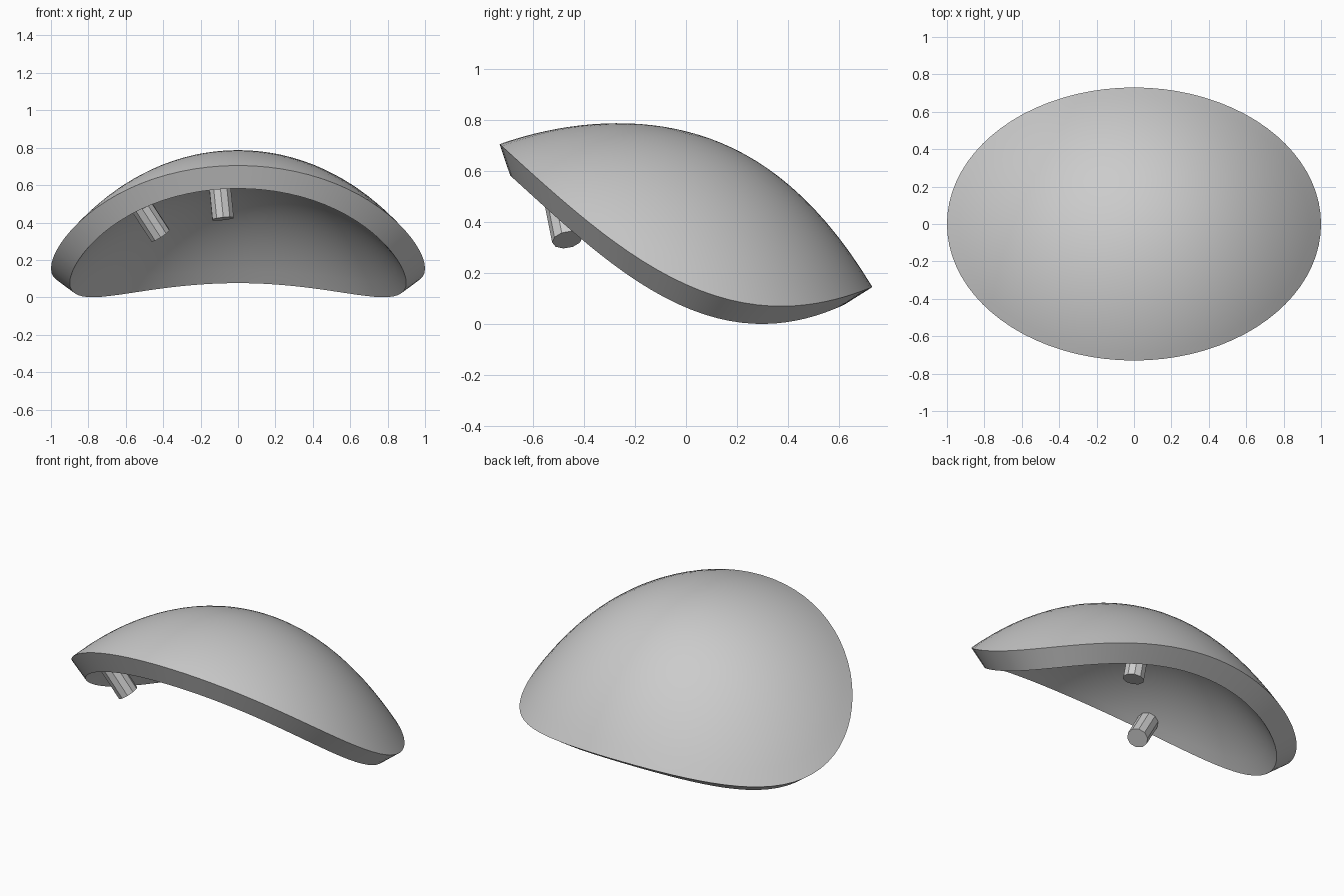
import bpy
import bmesh
import math
from mathutils import Vector

cube = bpy.data.objects.get("Cube")
if cube:
    bpy.data.objects.remove(cube)

grey = bpy.data.materials.new("plain_grey")
grey.use_nodes = True
colour = (0.6, 0.6, 0.6, 1)
grey.diffuse_color = colour
grey.node_tree.nodes["Principled BSDF"].inputs["Base Color"].default_value = colour

SEGMENTS, RINGS = 80, 16
HALF_WIDTH, HALF_DEPTH, THICKNESS = 1.0, 0.73, 0.13


def add_object(name, bm):
    mesh = bpy.data.meshes.new(name)
    bm.to_mesh(mesh)
    bm.free()
    mesh.materials.append(grey)
    obj = bpy.data.objects.new(name, mesh)
    bpy.context.collection.objects.link(obj)
    return obj


def dome_height(x, y):
    """Smooth dome that leans down towards the back and the sides."""
    middle = 0.755 - 0.25 * y - 0.55 * y**2 - 0.25 * y**3 - 0.13 * y**4
    side_drop = 0.5 + 0.1 * x**2 + 0.2 * y + 0.2 * y**2
    return middle - side_drop * x**2


# Curved shell with an oval outline
bm = bmesh.new()
centre = bm.verts.new((0, 0, dome_height(0, 0)))
rings = []
for r in range(1, RINGS + 1):
    ring = []
    for s in range(SEGMENTS):
        angle = math.tau * s / SEGMENTS
        x = HALF_WIDTH * math.cos(angle) * r / RINGS
        y = HALF_DEPTH * math.sin(angle) * r / RINGS
        ring.append(bm.verts.new((x, y, dome_height(x, y))))
    rings.append(ring)
for s in range(SEGMENTS):
    n = (s + 1) % SEGMENTS
    bm.faces.new((centre, rings[0][s], rings[0][n]))
    for a, b in zip(rings, rings[1:]):
        bm.faces.new((a[s], b[s], b[n], a[n]))
shell = add_object("shell", bm)

# Even wall thickness, grown inwards
wall = shell.modifiers.new("wall", 'SOLIDIFY')
wall.thickness = THICKNESS
wall.offset = -1
bpy.context.view_layer.objects.active = shell
shell.select_set(True)
bpy.ops.object.modifier_apply(modifier=wall.name)
bpy.ops.object.shade_smooth_by_angle(angle=math.radians(35))


# Faceted pegs standing on the inside of the shell
def add_peg(name, tip, direction, length, radius=0.06):
    axis = Vector(direction).normalized()
    bm = bmesh.new()
    bmesh.ops.create_cone(bm, cap_ends=True, segments=10, radius1=radius,
                          radius2=radius, depth=length)
    peg = add_object(name, bm)
    peg.rotation_mode = 'QUATERNION'
    peg.rotation_quaternion = axis.to_track_quat('Z', 'Y')
    peg.location = Vector(tip) + axis * length / 2
    return peg


add_peg("middle_peg", (-0.08, -0.1, 0.42), (-0.1, 0.13, 1), 0.27)
add_peg("side_peg", (-0.415, -0.465, 0.33), (-0.65, -0.2, 1), 0.24)
